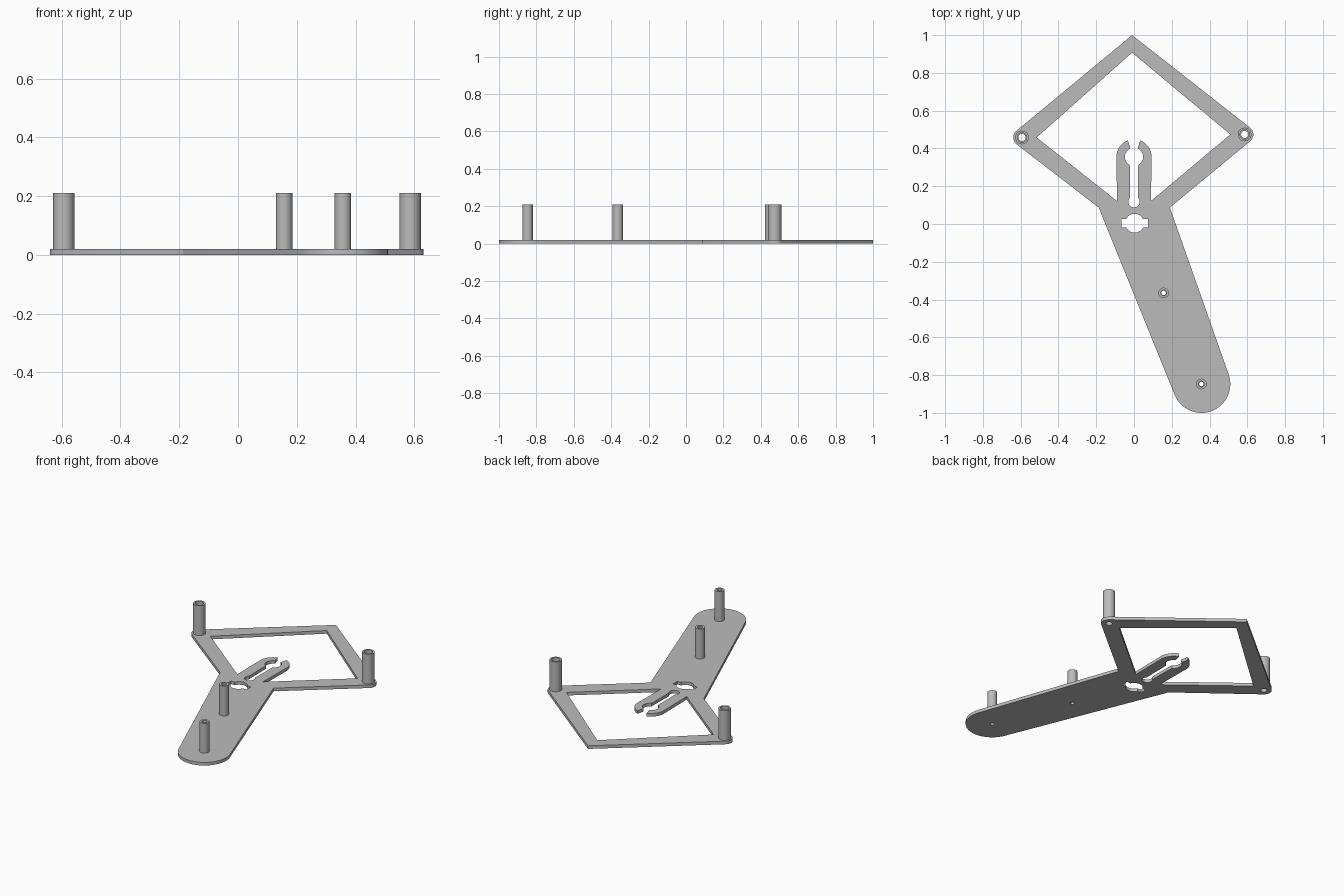
import bpy, bmesh
from math import sin, cos, radians

cube = bpy.data.objects.get("Cube")
if cube:
    bpy.data.objects.remove(cube, do_unlink=True)

PLATE_TOP = 0.02
POST_TOP = 0.21

grey = bpy.data.materials.new("plain grey")
grey.use_nodes = True
grey.diffuse_color = (0.5, 0.5, 0.5, 1)
grey.node_tree.nodes["Principled BSDF"].inputs["Base Color"].default_value = (0.5, 0.5, 0.5, 1)


def arc(cx, cy, r, start, end, steps=16):
    """Points along an arc, angles in degrees."""
    angles = [radians(start + (end - start) * i / steps) for i in range(steps + 1)]
    return [(cx + r * cos(a), cy + r * sin(a)) for a in angles]


def circle(cx, cy, r, steps=32):
    return arc(cx, cy, r, 0, 360, steps)[:-1]


def flip(points):
    """Mirror a half outline in x and reverse it."""
    return [(-x, y) for x, y in reversed(points)]


def slab(name, loops, z0, z1):
    """Extrude an outline with holes from z0 to z1."""
    curve = bpy.data.curves.new(name, "CURVE")
    curve.dimensions = "2D"
    curve.fill_mode = "BOTH"
    curve.extrude = (z1 - z0) / 2
    for loop in loops:
        spline = curve.splines.new("POLY")
        spline.points.add(len(loop) - 1)
        for point, (x, y) in zip(spline.points, loop):
            point.co = (x, y, 0, 1)
        spline.use_cyclic_u = True
    obj = bpy.data.objects.new(name, curve)
    bpy.context.collection.objects.link(obj)
    bpy.ops.object.select_all(action="DESELECT")
    obj.select_set(True)
    bpy.context.view_layer.objects.active = obj
    bpy.ops.object.convert(target="MESH")
    obj = bpy.context.object
    bm = bmesh.new()
    bm.from_mesh(obj.data)
    bmesh.ops.remove_doubles(bm, verts=bm.verts, dist=0.0001)
    bmesh.ops.translate(bm, verts=bm.verts, vec=(0, 0, (z0 + z1) / 2))
    bmesh.ops.recalc_face_normals(bm, faces=bm.faces)
    bm.to_mesh(obj.data)
    bm.free()
    obj.data.materials.clear()
    obj.data.materials.append(grey)
    bpy.ops.object.shade_smooth_by_angle(angle=radians(30))
    return obj


# Posts: name, x, y, outer radius, bore radius, screw hole radius
posts = [
    ("left_frame_post", 0.586, 0.474, 0.036, 0.025, 0.019),
    ("right_frame_post", -0.593, 0.458, 0.036, 0.025, 0.019),
    ("upper_arm_post", 0.157, -0.365, 0.028, 0.015, 0.012),
    ("lower_arm_post", 0.357, -0.847, 0.028, 0.015, 0.012),
]

# Outer edge: diamond frame flowing into the slanted arm with its round foot
outline = [(-0.01, 1.0)]
outline += arc(0.586, 0.474, 0.046, 51, -50)
outline += [(0.19, 0.087)]
outline += arc(0.357, -0.847, 0.153, 19, -158, 32)
outline += [(-0.187, 0.087)]
outline += arc(-0.593, 0.458, 0.046, 231, 130)

# Diamond window, with the cable fork standing up into it
fork_half = [(0.09, 0.122)]
fork_half += arc(0, 0.355, 0.093, 0, 70)
fork_half += arc(0, 0.355, 0.048, 66, -62)
fork_half += arc(0, 0.118, 0.03, 47, -90)
window = [(-0.01, 0.907), (0.51, 0.474)] + fork_half + flip(fork_half)[1:] + [(-0.515, 0.458)]

# Keyed hole: a circle with a slot across it
keyhole = []
for turn in (0, 180):
    side = 1 if turn == 0 else -1
    keyhole += [(0.07 * side, -0.022 * side), (0.07 * side, 0.022 * side)]
    keyhole += arc(0, 0, 0.05, turn + 26, turn + 154)
keyhole = [(x + 0.003, y + 0.004) for x, y in keyhole]

screw_holes = [circle(x, y, hole) for _, x, y, _, _, hole in posts]
slab("base_plate", [outline, window, keyhole] + screw_holes, 0, PLATE_TOP)

# Hollow standing posts
for name, x, y, outer, bore, _ in posts:
    slab(name, [circle(x, y, outer), circle(x, y, bore)], PLATE_TOP, POST_TOP)
